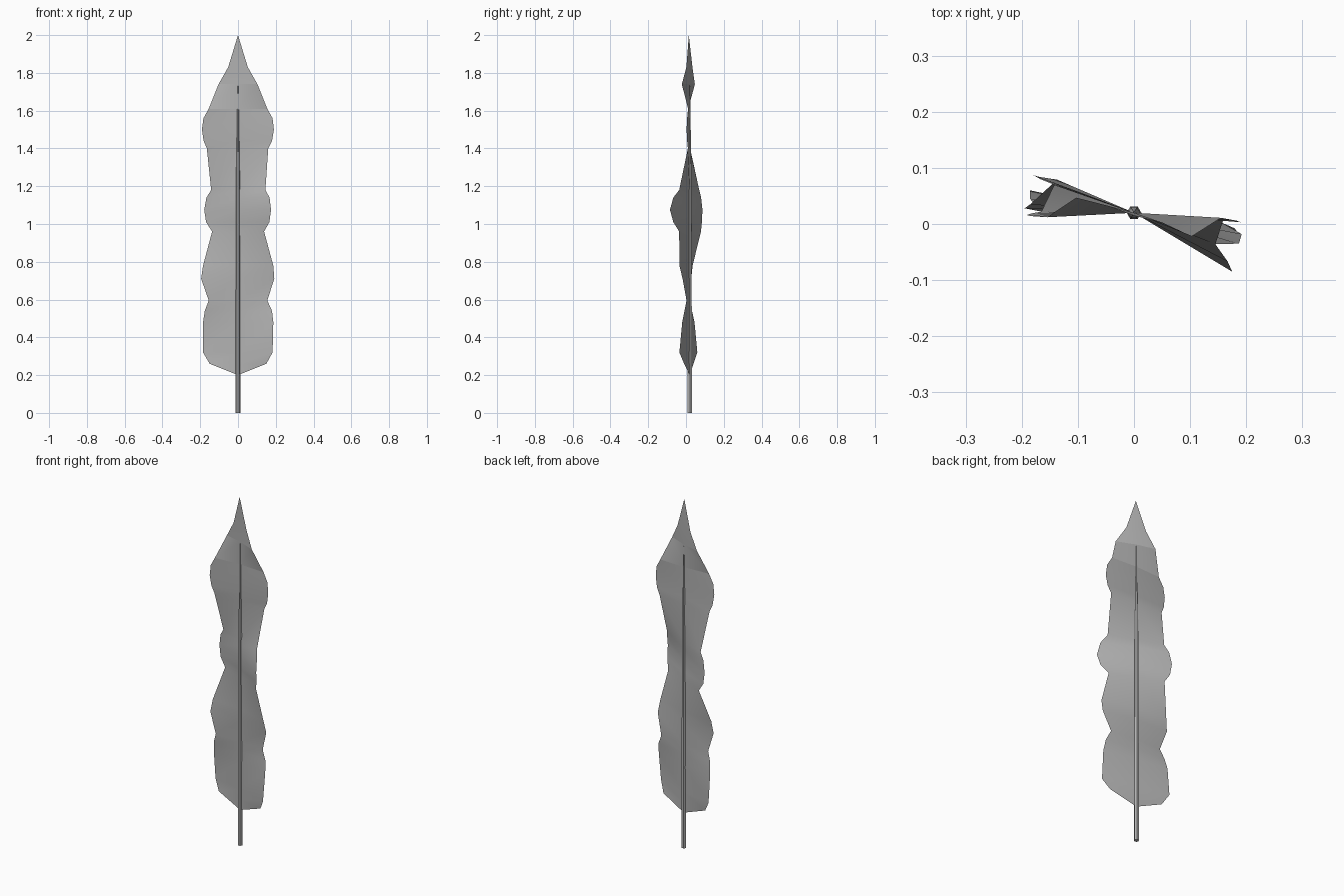
import bpy, bmesh, math

Y0 = 0.02  # depth of the central spine

# Cross rows of the blade: z, left (x, y), right (x, y)
ROWS = [
    (0.26, (-0.15, 0.040), (0.15, -0.010)),
    (0.32, (-0.185, 0.060), (0.183, -0.035)),
    (0.48, (-0.185, 0.045), (0.187, -0.020)),
    (0.54, (-0.176, 0.032), (0.180, -0.008)),
    (0.595, (-0.155, 0.020), (0.155, 0.003)),
    (0.71, (-0.195, 0.028), (0.192, -0.018)),
    (0.78, (-0.185, 0.035), (0.187, -0.035)),
    (0.96, (-0.137, 0.079), (0.138, -0.036)),
    (1.01, (-0.169, 0.084), (0.166, -0.067)),
    (1.075, (-0.179, 0.087), (0.175, -0.085)),
    (1.14, (-0.167, 0.080), (0.167, -0.067)),
    (1.18, (-0.142, 0.070), (0.145, -0.036)),
    (1.40, (-0.165, 0.022), (0.160, 0.010)),
    (1.44, (-0.182, 0.019), (0.180, 0.006)),
    (1.50, (-0.191, 0.016), (0.190, 0.003)),
    (1.56, (-0.183, 0.014), (0.183, 0.006)),
    (1.61, (-0.155, 0.012), (0.155, 0.011)),
    (1.74, (-0.103, 0.047), (0.103, -0.022)),
    (1.83, (-0.052, 0.034), (0.052, 0.002)),
]

# Dark grey
grey = bpy.data.materials.new("dark_grey")
grey.diffuse_color = (0.44, 0.44, 0.44, 1)

# Blade: thin sheet twisting about the spine
bm = bmesh.new()
tail = bm.verts.new((0, Y0, 0.2))
tip = bm.verts.new((0, 0.015, 2.0))
spine = [bm.verts.new((0, Y0, r[0])) for r in ROWS]
for side in (1, 2):
    edge = [bm.verts.new((*r[side], r[0])) for r in ROWS]

    def face(*vs):
        bm.faces.new(vs if side == 2 else vs[::-1]).smooth = True

    face(tail, edge[0], spine[0])
    for i in range(len(ROWS) - 1):
        face(spine[i], edge[i], edge[i + 1], spine[i + 1])
    face(spine[-1], edge[-1], tip)
# Creases across the blade near its point
for e in bm.edges:
    z0, z1 = (v.co.z for v in e.verts)
    if abs(z0 - z1) < 1e-4 and 1.6 < z0 < 1.8:
        e.smooth = False
mesh = bpy.data.meshes.new("blade")
bm.to_mesh(mesh)
bm.free()
mesh.materials.append(grey)
bpy.context.collection.objects.link(bpy.data.objects.new("blade", mesh))


# Stem: six-sided rod, tapering to a point inside the blade
def rod(name, z0, z1, r0, r1):
    bpy.ops.mesh.primitive_cone_add(
        vertices=6, radius1=r0, radius2=r1, depth=z1 - z0,
        location=(0, Y0, (z0 + z1) / 2), rotation=(0, 0, math.radians(30)))
    bpy.context.object.name = name
    bpy.context.object.data.materials.append(grey)
    bpy.ops.object.shade_smooth_by_angle()


rod("stem", 0, 1.2, 0.013, 0.011)
rod("stem_tip", 1.2, 1.73, 0.011, 0.002)
